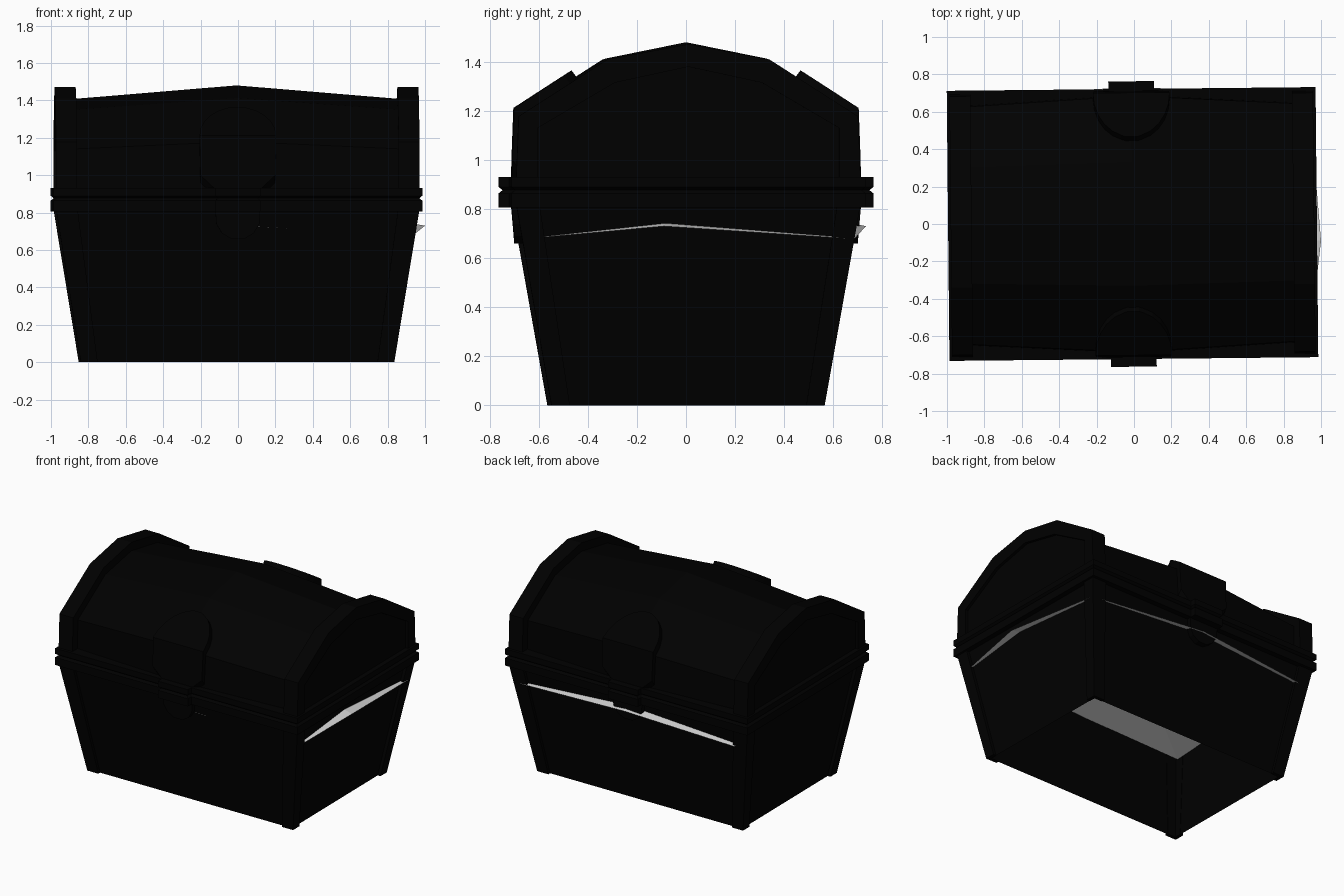
import bpy, bmesh, math
from mathutils import Matrix, Vector

if "Cube" in bpy.data.objects:
    bpy.data.objects.remove(bpy.data.objects["Cube"])


def material(name, rgb):
    m = bpy.data.materials.new(name)
    m.use_nodes = True
    m.diffuse_color = (*rgb, 1)
    m.node_tree.nodes["Principled BSDF"].inputs["Base Color"].default_value = (*rgb, 1)
    return m


BLACK = material("black", (0, 0, 0))
GREY = material("light grey", (0.65, 0.65, 0.65))

# The chest stands turned by a small angle
PLACE = Matrix.Translation((-0.008, 0, 0)) @ Matrix.Rotation(math.radians(0.58), 4, 'Z')


def build(name, verts, faces, mat=BLACK, place=PLACE):
    bm = bmesh.new()
    vs = [bm.verts.new(place @ Vector(v)) for v in verts]
    for f in faces:
        bm.faces.new([vs[i] for i in f])
    bmesh.ops.recalc_face_normals(bm, faces=bm.faces)
    mesh = bpy.data.meshes.new(name)
    bm.to_mesh(mesh)
    bm.free()
    mesh.materials.append(mat)
    obj = bpy.data.objects.new(name, mesh)
    bpy.context.collection.objects.link(obj)
    return obj


def loft(name, rings, caps=True):
    """Bridge equal rings of points, closing both ends unless told not to."""
    n = len(rings[0])
    faces = [[k * n + i, k * n + (i + 1) % n, (k + 1) * n + (i + 1) % n, (k + 1) * n + i]
             for k in range(len(rings) - 1) for i in range(n)]
    if caps:
        faces += [list(range(n)), [(len(rings) - 1) * n + i for i in range(n)]]
    return build(name, [p for r in rings for p in r], faces)


def rect(x0, x1, y0, y1, z):
    return [(x0, y0, z), (x1, y0, z), (x1, y1, z), (x0, y1, z)]


def arch(half):
    """Mirror a half profile of (y, z) points, apex last."""
    return [(-y, z) for y, z in half] + [(y, z) for y, z in half[-2::-1]]


# Tapered body walls, hollow and open below, set in behind the corner posts
loft("body", [rect(-0.815, 0.815, -0.536, 0.536, 0),
              rect(-0.953, 0.953, -0.683, 0.683, 0.84)], caps=False)

# Four leaning corner posts of L-shaped section
T = 0.026
for sx, side in ((-1, "right"), (1, "left")):
    for sy, end in ((-1, "front"), (1, "back")):
        loft(f"{end}_{side}_post",
             [[(sx * (hx - dx), sy * (hy - dy), z)
               for dx, dy in ((0, 0), (wx, 0), (wx, T), (T, T), (T, wy), (0, wy))]
              for hx, hy, wx, wy, z in ((0.838, 0.557, 0.09, 0.075, 0),
                                        (0.972, 0.702, 0.115, 0.095, 0.82))])

# Rim frame where the lid meets the body, with a V groove: (height, inset)
GROOVE = [(0.807, 0), (0.864, 0), (0.877, 0.016), (0.89, 0), (0.931, 0)]
loft("rim", [rect(d - 0.986, 0.986 - d, d - 0.722, 0.722 - d, z)
             for z, d in [(0.807, 0.04)] + GROOVE + [(0.931, 0.12)]], caps=False)

# Barrel lid, swelling towards the middle
LID_END = arch([(0.64, 0.92), (0.635, 1.14), (0.31, 1.35), (0, 1.407)])
LID_MID = arch([(0.69, 0.92), (0.685, 1.18), (0.33, 1.413), (0, 1.48)])
loft("lid", [[(x, y, z) for y, z in prof]
             for x, prof in ((-0.88, LID_END), (0, LID_MID), (0.88, LID_END))])

# Arched end bands with recessed end panels
OUTER = arch([(0.702, 0.92), (0.692, 1.178), (0.33, 1.41), (0, 1.472)])
INNER = arch([(0.615, 0.92), (0.615, 1.13), (0.3, 1.315), (0, 1.38)])
for sx, side in ((-1, "right"), (1, "left")):
    loft(f"{side}_lid_band",
         [[(sx * 0.86, *o), (sx * 0.972, *o), (sx * 0.972, *i), (sx * 0.86, *i)]
          for o, i in zip(OUTER, INNER)])
    loft(f"{side}_lid_panel",
         [[(sx * x, y, z) for y, z in INNER] for x in (0.87, 0.95)])

# Clasps on the front and back
for s, end in ((-1, "front"), (1, "back")):
    # rounded plate bent over the lid: (half width, y, z) of its outer face
    rows = [(0.12, 0.712, 0.925), (0.2, 0.71, 1.0), (0.205, 0.702, 1.212)]
    for k in range(1, 7):
        a = math.pi / 2 * k / 6
        t = math.sin(a)
        rows.append((max(0.205 * math.cos(a), 0.03), 0.702 - 0.235 * t, 1.212 + 0.153 * t))
    loft(f"{end}_lid_plate",
         [[(-w, s * y, z), (w, s * y, z),
           (w, s * (y - 0.03), z - 0.04), (-w, s * (y - 0.03), z - 0.04)]
          for w, y, z in rows])
    # grooved block over the rim
    loft(f"{end}_clasp_block",
         [rect(d - 0.122, 0.122 - d, s * 0.69, s * (0.763 - d), z) for z, d in GROOVE])
    # rounded tab hanging below the rim, following the wall behind it
    loft(f"{end}_clasp_tab",
         [[(-w, s * y, z), (w, s * y, z), (w, s * b, z), (-w, s * b, z)]
          for w, y, b, z in ((0.12, 0.712, 0.685, 0.81), (0.115, 0.706, 0.672, 0.74),
                             (0.085, 0.702, 0.663, 0.69), (0.035, 0.7, 0.658, 0.66))])

# Sheet of contents, domed in the middle, whose edges show through the walls
EDGE = [(0.937, -0.635, 0.68), (1.0, -0.09, 0.73), (0.937, 0.655, 0.68),
        (0.885, 0.688, 0.68), (0, 0.733, 0.73), (-0.865, 0.682, 0.68),
        (-0.915, 0.64, 0.68), (-0.93, 0, 0.73), (-0.915, -0.635, 0.68), (0, -0.668, 0.73)]
N = len(EDGE)
build("contents", EDGE + [(0, 0, 0.9)],
      [[i, (i + 1) % N, N] for i in range(N)], GREY, Matrix.Identity(4))
